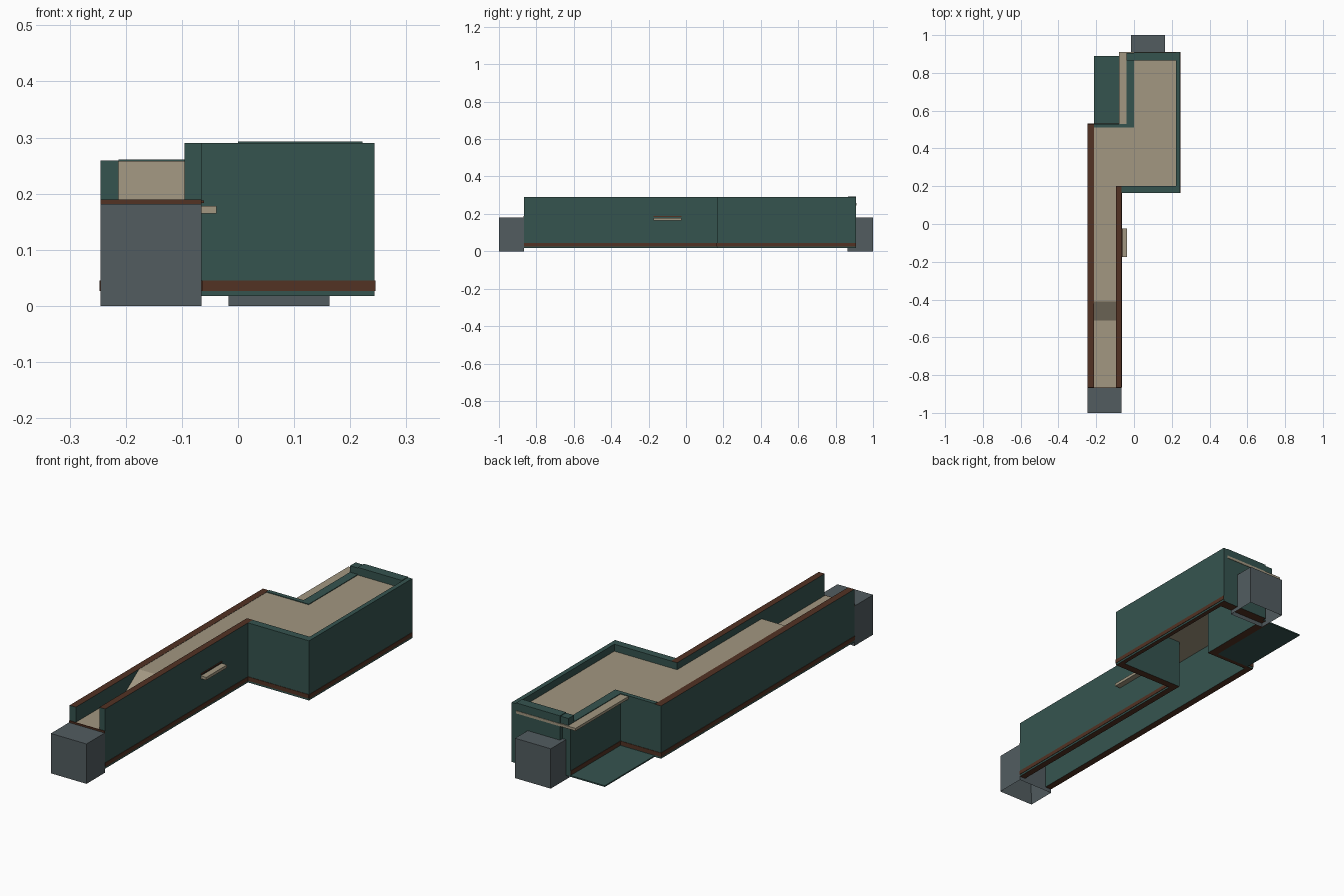
import bpy, bmesh

if "Cube" in bpy.data.objects:
    bpy.data.objects.remove(bpy.data.objects["Cube"])


def mat(name, r, g, b):
    m = bpy.data.materials.new(name)
    m.diffuse_color = (r, g, b, 1)
    m.use_nodes = True
    m.node_tree.nodes["Principled BSDF"].inputs["Base Color"].default_value = m.diffuse_color
    return m


TEAL = mat("dark_teal", 0.036, 0.088, 0.078)
BROWN = mat("dark_brown", 0.085, 0.032, 0.017)
SAND = mat("sand", 0.36, 0.31, 0.22)
GREY = mat("slate_grey", 0.085, 0.108, 0.118)


def finish(name, bm, mats):
    bmesh.ops.recalc_face_normals(bm, faces=bm.faces)
    me = bpy.data.meshes.new(name)
    bm.to_mesh(me)
    bm.free()
    for m in mats:
        me.materials.append(m)
    ob = bpy.data.objects.new(name, me)
    bpy.context.collection.objects.link(ob)
    return ob


def box(name, x, y, z, m, top=None, bottom=None):
    """Box from (min, max) ranges; top and bottom faces may differ in colour."""
    bm = bmesh.new()
    bmesh.ops.create_cube(bm, size=1)
    for v in bm.verts:
        v.co = [r[0] if c < 0 else r[1] for c, r in zip(v.co, (x, y, z))]
    bm.normal_update()
    for f in bm.faces:
        f.material_index = 1 if f.normal.z > 0.5 else 2 if f.normal.z < -0.5 else 0
    return finish(name, bm, [m, top or m, bottom or m])


def prism(name, pts, axis, a, b, m):
    """Outline extruded along x (points are y, z) or along z (points are x, y)."""
    bm = bmesh.new()
    put = (lambda p, t: (t, *p)) if axis == "x" else (lambda p, t: (*p, t))
    f = bm.faces.new([bm.verts.new(put(p, a)) for p in pts])
    new = bmesh.ops.extrude_face_region(bm, geom=[f])["geom"]
    for v in new:
        if isinstance(v, bmesh.types.BMVert):
            v.co = put((v.co.y, v.co.z) if axis == "x" else (v.co.x, v.co.y), b)
    return finish(name, bm, [m])


def hollow_block(name, x, y, z, wall):
    """Block with a recess cut into its underside."""
    bm = bmesh.new()
    bmesh.ops.create_cube(bm, size=1)
    for v in bm.verts:
        v.co = [r[0] if c < 0 else r[1] for c, r in zip(v.co, (x, y, z))]
    bm.normal_update()
    low = min(bm.faces, key=lambda f: f.normal.z)
    bmesh.ops.inset_region(bm, faces=[low], thickness=wall)
    for v in low.verts:
        v.co.z = z[1] - wall
    finish(name, bm, [GREY])


LOW, DECK, RIM = 0.018, 0.258, 0.29   # underside, deck top, raised wall top

# narrow channel walls
box("channel_left_wall", (-0.245, -0.213), (-0.865, 0.53), (LOW, DECK + 0.001), TEAL, BROWN, BROWN)
box("channel_right_wall", (-0.095, -0.065), (-0.865, 0.20), (LOW, RIM), TEAL, BROWN, BROWN)
box("channel_end_wall", (-0.213, 0.0), (0.51, 0.53), (LOW, DECK + 0.003), TEAL, None, BROWN)

# wide room walls
box("room_front_wall", (-0.065, 0.24), (0.165, 0.20), (LOW, RIM), TEAL, None, BROWN)
box("room_right_wall", (0.222, 0.243), (0.165, 0.91), (LOW, RIM), TEAL, None, BROWN)
box("room_back_wall", (0.0, 0.222), (0.865, 0.909), (LOW, RIM + 0.003), TEAL, None, BROWN)
box("room_left_wall", (-0.04, 0.0), (0.53, 0.89), (LOW, DECK + 0.003), TEAL, None, BROWN)
box("back_corner_post", (-0.04, 0.0), (0.865, 0.905), (DECK, RIM), TEAL)

# deck, sloping down to a lower floor at the front
T = 0.012
prism("channel_deck",
      [(-0.865, 0.19), (-0.51, 0.19), (-0.41, DECK), (0.51, DECK),
       (0.51, DECK - T), (-0.405, DECK - T), (-0.505, 0.19 - T), (-0.865, 0.19 - T)],
      "x", -0.213, -0.095, SAND)
prism("room_deck",
      [(-0.095, 0.20), (0.222, 0.20), (0.222, 0.911), (-0.08, 0.911),
       (-0.08, 0.53), (-0.095, 0.51)], "z", DECK - T, DECK, SAND)
box("lower_floor_edge", (-0.245, -0.065), (-0.869, -0.864), (0.18, 0.19), BROWN)

# brown skirting strip along the outside
S, Z = 0.002, (0.027, 0.045)
box("skirting_left", (-0.245 - S, -0.245), (-0.865, 0.53), Z, BROWN)
box("skirting_channel_right", (-0.065, -0.065 + S), (-0.865, 0.165), Z, BROWN)
box("skirting_room_front", (-0.065, 0.243), (0.165 - S, 0.165), Z, BROWN)
box("skirting_room_right", (0.243, 0.243 + S), (0.165, 0.91), Z, BROWN)
box("skirting_end", (-0.245, -0.04), (0.53, 0.53 + S), Z, BROWN)
box("skirting_room_left", (-0.04 - S, -0.04), (0.53, 0.89), Z, BROWN)

# side handle with its thin cap
box("side_handle", (-0.065, -0.038), (-0.175, -0.025), (0.165, 0.178), SAND)
box("handle_cap", (-0.065, -0.061), (-0.175, -0.025), (0.183, 0.188), BROWN)

# ground plate in the notch
box("notch_plate", (-0.213, -0.04), (0.53, 0.89), (LOW, LOW + 0.006), TEAL)

# end blocks
hollow_block("front_block", (-0.245, -0.065), (-1.0, -0.865), (0, 0.182), 0.03)
hollow_block("back_block", (-0.017, 0.163), (0.863, 1.0), (0, 0.182), 0.03)
